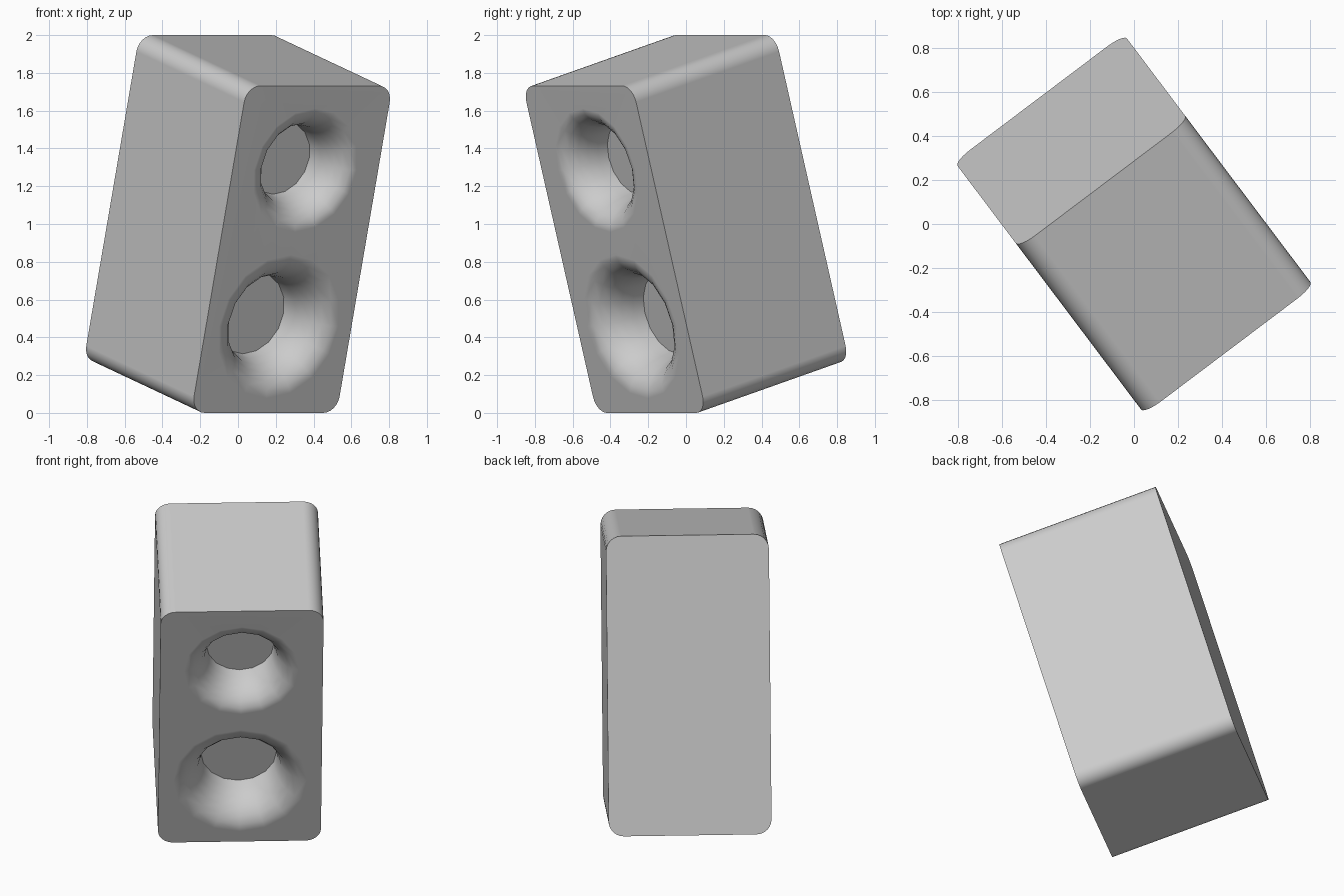
import bpy, bmesh
from math import sin, cos, pi, radians
from mathutils import Matrix

if "Cube" in bpy.data.objects:
    bpy.data.objects.remove(bpy.data.objects["Cube"])

W, D, H, R = 0.965, 0.985, 1.80, 0.09


def make_object(name, bm):
    bmesh.ops.recalc_face_normals(bm, faces=bm.faces)
    mesh = bpy.data.meshes.new(name)
    bm.to_mesh(mesh)
    bm.free()
    obj = bpy.data.objects.new(name, mesh)
    bpy.context.collection.objects.link(obj)
    return obj


def rounded_box(name):
    """Rounded rectangle in XZ, extruded front to back along Y."""
    bm = bmesh.new()
    steps = 6
    verts = []
    for q, (sx, sz) in enumerate([(1, 1), (-1, 1), (-1, -1), (1, -1)]):
        for i in range(steps + 1):
            a = (q + i / steps) * pi / 2
            verts.append(bm.verts.new((sx * (W / 2 - R) + R * cos(a), -D / 2,
                                       sz * (H / 2 - R) + R * sin(a))))
    face = bm.faces.new(verts)
    ext = bmesh.ops.extrude_face_region(bm, geom=[face], use_keep_orig=True)
    moved = [g for g in ext["geom"] if isinstance(g, bmesh.types.BMVert)]
    bmesh.ops.translate(bm, vec=(0, D, 0), verts=moved)
    return make_object(name, bm)


def horn_cutter(name, z, r_out, r_in, depth, sides=16, steps=6):
    """Trumpet-shaped recess with a flat floor, turned about Y."""
    profile = [(r_out, -0.1)]
    for i in range(steps + 1):
        t = i / steps * pi / 2
        profile.append((r_out - (r_out - r_in) * sin(t), depth * (1 - cos(t))))
    bm = bmesh.new()
    rings = [[bm.verts.new((r * cos(2 * pi * k / sides), -D / 2 + d,
                            z + r * sin(2 * pi * k / sides)))
              for k in range(sides)] for r, d in profile]
    for a, b in zip(rings, rings[1:]):
        for k in range(sides):
            n = (k + 1) % sides
            bm.faces.new((a[k], a[n], b[n], b[k]))
    bm.faces.new(rings[0])
    bm.faces.new(rings[-1])
    obj = make_object(name, bm)
    obj.hide_render = True
    return obj


# Cabinet body
body = rounded_box("cabinet")
bpy.context.view_layer.objects.active = body
body.select_set(True)

# Two flared recesses in the front face
for name, z, r_out, r_in, depth in [("upper_recess", 0.435, 0.34, 0.20, 0.24),
                                    ("lower_recess", -0.425, 0.395, 0.225, 0.265)]:
    cutter = horn_cutter(name, z, r_out, r_in, depth)
    mod = body.modifiers.new(name, 'BOOLEAN')
    mod.operation = 'DIFFERENCE'
    mod.solver = 'EXACT'
    mod.object = cutter
    bpy.ops.object.modifier_apply(modifier=mod.name)
    bpy.data.objects.remove(cutter)

# Smooth shading with crisp face borders
bpy.ops.object.shade_smooth_by_angle(angle=radians(30))
wn = body.modifiers.new("flat_faces", 'WEIGHTED_NORMAL')
wn.keep_sharp = True

# Lean forward, then turn to the front right
body.data.transform(Matrix.Translation((0, 0, 1))
                    @ Matrix.Rotation(radians(37), 4, 'Z')
                    @ Matrix.Rotation(radians(15.8), 4, 'X'))
